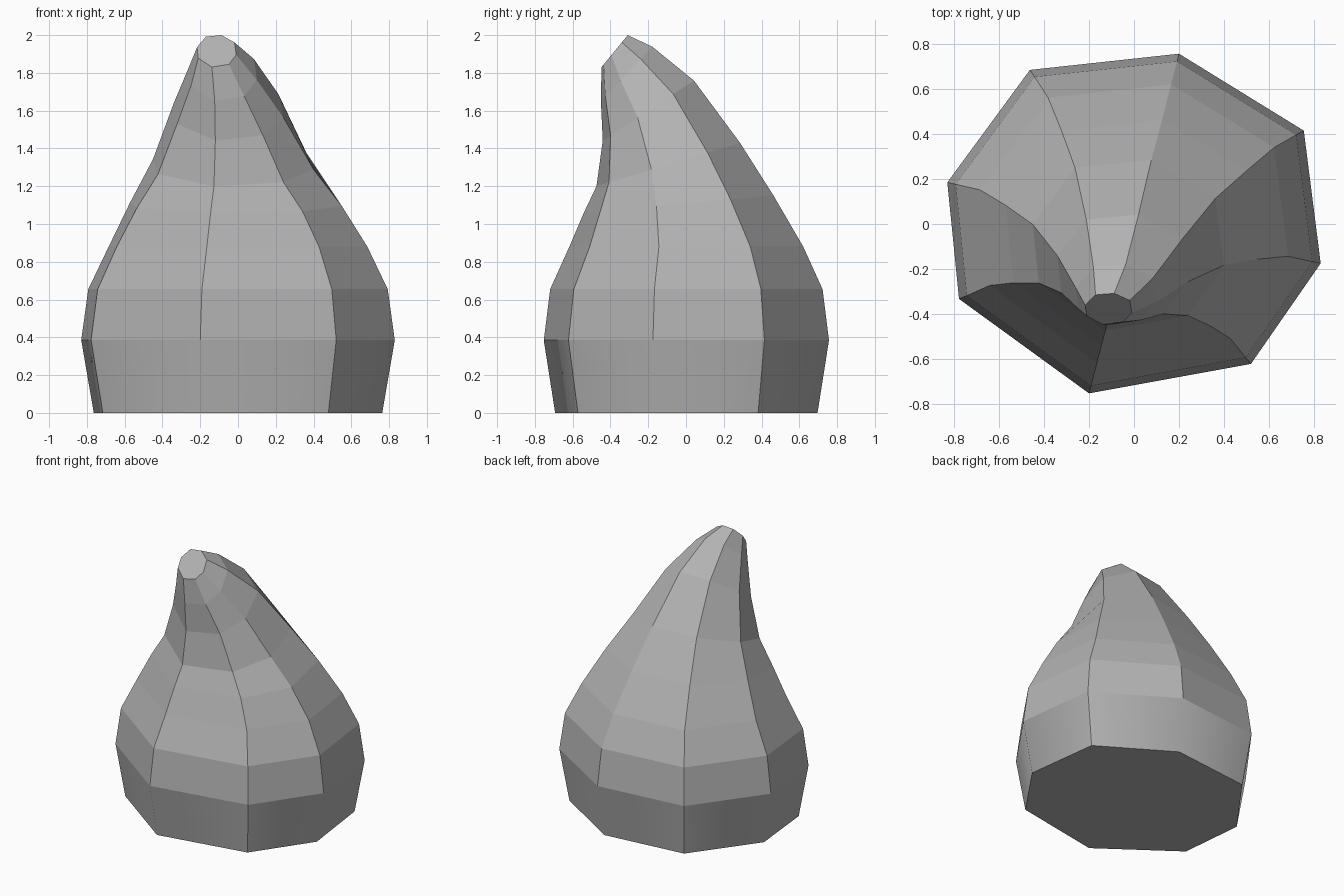
import bpy
import bmesh

cube = bpy.data.objects.get("Cube")
if cube:
    bpy.data.objects.remove(cube, do_unlink=True)

# Plain grey material
grey = bpy.data.materials.new("plain grey")
grey.use_nodes = True
colour = (0.45, 0.45, 0.45, 1.0)
grey.diffuse_color = colour
grey.node_tree.nodes["Principled BSDF"].inputs["Base Color"].default_value = colour

# Eight-sided cross-section at the widest level
section = [(0.83, -0.175), (0.755, 0.415), (0.2, 0.757), (-0.463, 0.685),
           (-0.83, 0.185), (-0.778, -0.333), (-0.2, -0.753), (0.52, -0.622)]

# Each ring: centre x, y, z, width scale, depth scale, forward tilt
rings = [
    (0, 0, 0, 0.92, 0.92, 0),
    (0, 0, 0.385, 1, 1, 0),
    (0, 0, 0.655, 0.955, 0.955, 0),
    (0, 0, 0.88, 0.825, 0.82, 0),
    (-0.01, -0.04, 1.105, 0.675, 0.665, 0.06),
    (-0.025, -0.095, 1.315, 0.512, 0.503, 0.152),
    (-0.05, -0.2, 1.6, 0.35, 0.32, 0.21),
    (-0.08, -0.315, 1.795, 0.217, 0.18, 0.19),
    (-0.113, -0.378, 1.915, 0.125, 0.092, 0.112),
]

bm = bmesh.new()
loops = [[bm.verts.new((cx + px * sx, cy + py * sy, cz + py * tilt))
          for px, py in section]
         for cx, cy, cz, sx, sy, tilt in rings]

# Skin the rings, with the base band softened in pairs of faces
count = len(section)
for level, (low, high) in enumerate(zip(loops, loops[1:])):
    for i in range(count):
        j = (i + 1) % count
        face = bm.faces.new((low[i], low[j], high[j], high[i]))
        face.smooth = level == 0

# Flat caps
bm.faces.new(reversed(loops[0]))
bm.faces.new(loops[-1])

# Keep the base band's rims and every second upright crisp
for i in range(count):
    for loop in loops[:2]:
        bm.edges.get((loop[i], loop[(i + 1) % count])).smooth = False
    if i % 2:
        bm.edges.get((loops[0][i], loops[1][i])).smooth = False

bmesh.ops.recalc_face_normals(bm, faces=bm.faces)
mesh = bpy.data.meshes.new("leaning_spike")
bm.to_mesh(mesh)
bm.free()
mesh.materials.append(grey)
spike = bpy.data.objects.new("leaning_spike", mesh)
bpy.context.collection.objects.link(spike)
